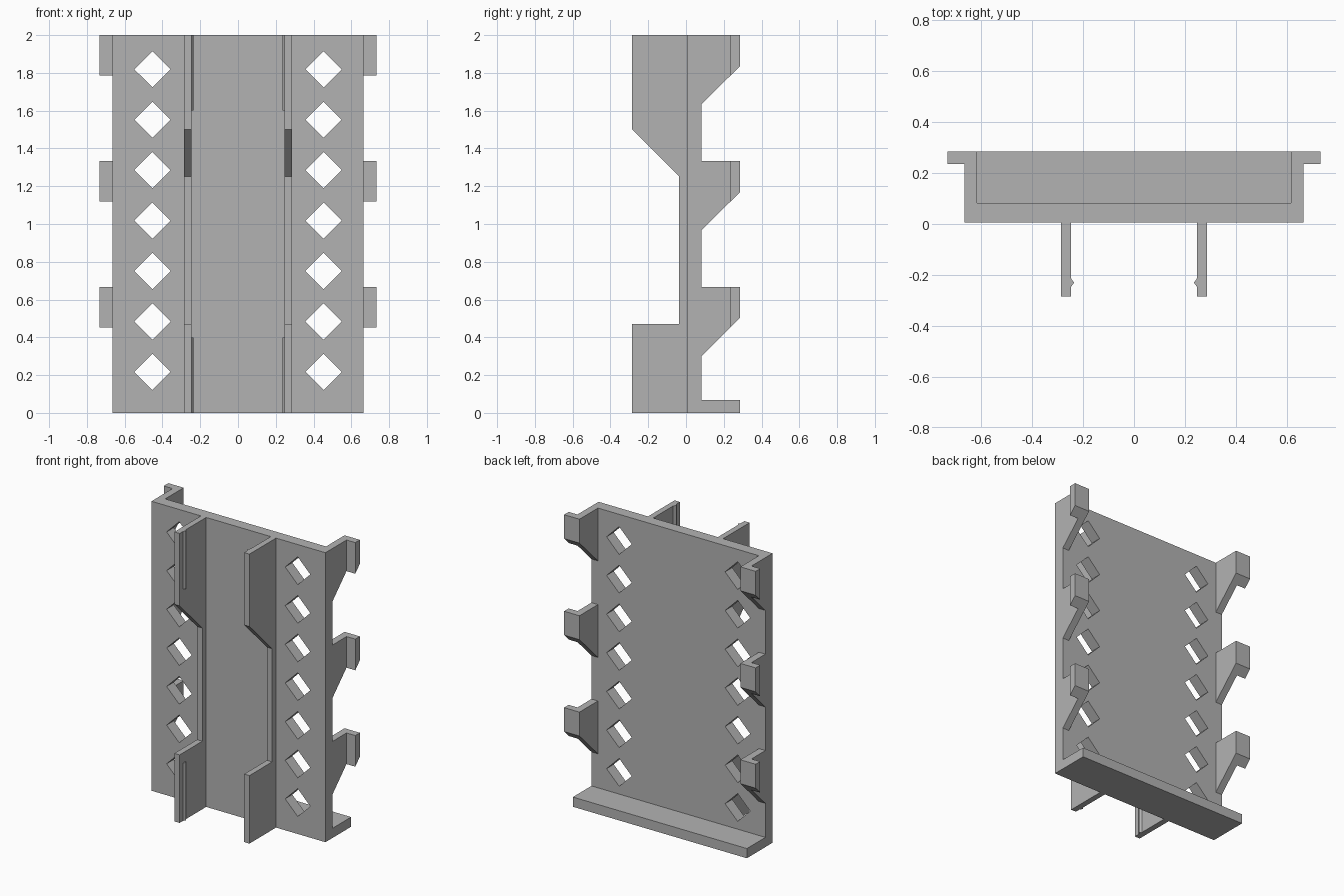
import bpy
import bmesh
from mathutils import Vector

cube = bpy.data.objects.get("Cube")
if cube:
    bpy.data.objects.remove(cube, do_unlink=True)

grey = bpy.data.materials.new("plain grey")
grey.use_nodes = True
colour = (0.45, 0.45, 0.45, 1)
grey.diffuse_color = colour
grey.node_tree.nodes["Principled BSDF"].inputs["Base Color"].default_value = colour


def extrude_into(bm, points, offset):
    """Add a closed prism: a flat outline pushed along offset."""
    face = bm.faces.new([bm.verts.new(p) for p in points])
    result = bmesh.ops.extrude_face_region(bm, geom=[face], use_keep_orig=True)
    moved = [v for v in result["geom"] if isinstance(v, bmesh.types.BMVert)]
    bmesh.ops.translate(bm, verts=moved, vec=Vector(offset))


def finish(bm, name):
    bmesh.ops.recalc_face_normals(bm, faces=bm.faces[:])
    mesh = bpy.data.meshes.new(name)
    bm.to_mesh(mesh)
    bm.free()
    mesh.materials.append(grey)
    obj = bpy.data.objects.new(name, mesh)
    bpy.context.collection.objects.link(obj)
    return obj


def side_prism(name, profile, x0, x1):
    """Part with a (y, z) profile spanning x0 to x1."""
    bm = bmesh.new()
    extrude_into(bm, [(x0, y, z) for y, z in profile], (x1 - x0, 0, 0))
    return finish(bm, name)


FRONT, BACK, REAR = 0.005, 0.083, 0.285
HALF, INNER, HOOK = 0.665, 0.615, 0.732

# Back plate and its bottom shelf share one L-shaped profile
plate = side_prism("back_plate", [(FRONT, 0), (REAR, 0), (REAR, 0.067),
                                  (BACK, 0.067), (BACK, 2), (FRONT, 2)], -HALF, HALF)

# Two columns of diamond holes
R = 0.096
bm = bmesh.new()
for x in (-0.453, 0.453):
    for i in range(7):
        z = 0.217 + i * 0.267
        extrude_into(bm, [(x - R, -0.05, z), (x, -0.05, z - R),
                          (x + R, -0.05, z), (x, -0.05, z + R)], (0, 0.2, 0))
cutter = finish(bm, "hole_cutter")
cutter.hide_render = True
cutter.hide_viewport = True
cut = plate.modifiers.new("holes", 'BOOLEAN')
cut.operation = 'DIFFERENCE'
cut.solver = 'EXACT'
cut.object = cutter
bpy.context.view_layer.update()
evaluated = plate.evaluated_get(bpy.context.evaluated_depsgraph_get())
plate.data = bpy.data.meshes.new_from_object(evaluated)
plate.modifiers.clear()
bpy.data.objects.remove(cutter, do_unlink=True)

fin_profile = [(FRONT, 0), (-REAR, 0), (-REAR, 0.47), (-0.037, 0.47),
               (-0.037, 1.252), (-REAR, 1.5), (-REAR, 2), (FRONT, 2)]

for side, s in (("left", 1), ("right", -1)):
    # Upright front fin with a recessed middle
    side_prism(side + "_fin", fin_profile, s * 0.247, s * 0.287)

    # Small pointed ridges on the inner face of the fin
    for level, z0 in (("lower", 0), ("upper", 1.6)):
        bm = bmesh.new()
        extrude_into(bm, [(s * 0.247, -0.247, z0), (s * 0.235, -0.23, z0),
                          (s * 0.247, -0.213, z0)], (0, 0, 0.4))
        finish(bm, f"{side}_{level}_ridge")

    # Rear brackets with outward hooks, sloped underneath
    for level, top in (("lower", 0.667), ("middle", 1.333), ("upper", 2.0)):
        side_prism(f"{side}_{level}_bracket",
                   [(BACK, top), (BACK, top - 0.365), (REAR, top - 0.165), (REAR, top)],
                   s * INNER, s * HALF)
        side_prism(f"{side}_{level}_hook",
                   [(0.235, top), (0.235, top - 0.215), (REAR, top - 0.165), (REAR, top)],
                   s * HALF, s * HOOK)
